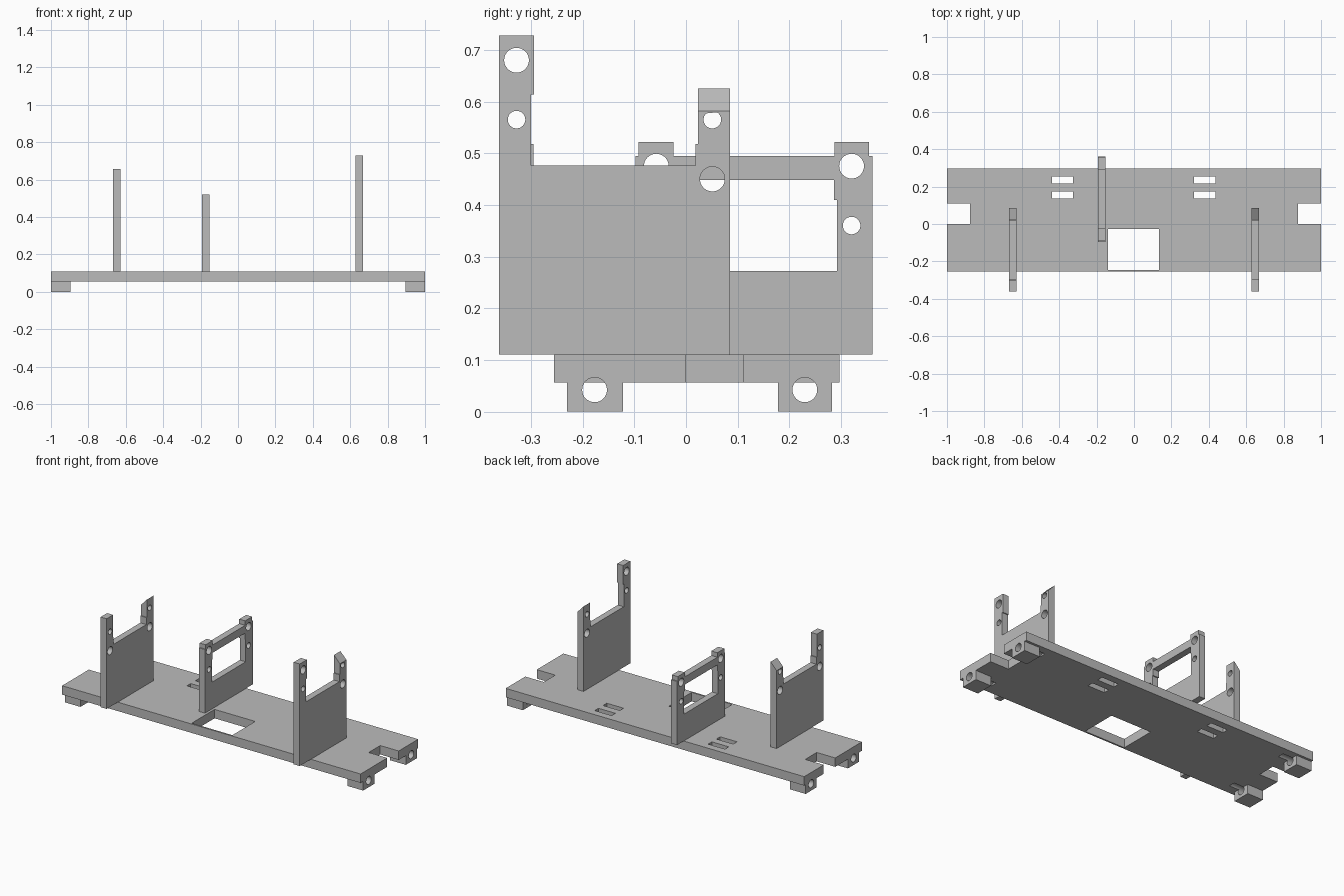
import bpy, math
from mathutils import Matrix

if "Cube" in bpy.data.objects:
    bpy.data.objects.remove(bpy.data.objects["Cube"])

grey = bpy.data.materials.new("plain grey")
grey.use_nodes = True
grey.diffuse_color = (0.5, 0.5, 0.5, 1)
grey.node_tree.nodes["Principled BSDF"].inputs["Base Color"].default_value = (0.5, 0.5, 0.5, 1)

# Maps a profile drawn in (y, z) to a sheet whose thickness runs along x
UPRIGHT = Matrix(((0, 0, 1, 0), (1, 0, 0, 0), (0, 1, 0, 0), (0, 0, 0, 1)))


def rect(a, b, c, d):
    return [(a, c), (b, c), (b, d), (a, d)]


def circle(u, v, r, n=32):
    return [(u + r * math.cos(2 * math.pi * i / n), v + r * math.sin(2 * math.pi * i / n))
            for i in range(n)]


def add_object(name, mesh):
    ob = bpy.data.objects.new(name, mesh)
    bpy.context.collection.objects.link(ob)
    mesh.materials.clear()
    mesh.materials.append(grey)
    return ob


def sheet(name, outlines, low, high, frame=Matrix.Identity(4)):
    """Extrude an outline with holes between low and high along its normal."""
    curve = bpy.data.curves.new(name, 'CURVE')
    curve.dimensions = '2D'
    curve.fill_mode = 'BOTH'
    curve.extrude = (high - low) / 2
    for pts in outlines:
        sp = curve.splines.new('POLY')
        sp.points.add(len(pts) - 1)
        for p, (u, v) in zip(sp.points, pts):
            p.co = (u, v, 0, 1)
        sp.use_cyclic_u = True
    tmp = bpy.data.objects.new(name + "_profile", curve)
    bpy.context.collection.objects.link(tmp)
    bpy.context.view_layer.update()
    mesh = bpy.data.meshes.new_from_object(tmp.evaluated_get(bpy.context.evaluated_depsgraph_get()))
    bpy.data.objects.remove(tmp)
    mesh.transform(frame @ Matrix.Translation((0, 0, (low + high) / 2)))
    return add_object(name, mesh)


def weld(ob):
    import bmesh
    bm = bmesh.new()
    bm.from_mesh(ob.data)
    bmesh.ops.remove_doubles(bm, verts=bm.verts, dist=0.0001)
    bmesh.ops.recalc_face_normals(bm, faces=bm.faces)
    bm.to_mesh(ob.data)
    bm.free()


parts = []

# Base plate: end notches, large opening and four strap slots
outline = [(-1, -.255), (1, -.255), (1, 0), (.876, 0), (.876, .11), (1, .11), (1, .297),
           (-1, .297), (-1, .11), (-.876, .11), (-.876, 0), (-1, 0)]
openings = [rect(-.138, .134, -.245, -.027)]
for x in (-.438, .322):
    for y in (.137, .217):
        openings.append(rect(x, x + .113, y, y + .036))
base = sheet("base_plate", [outline] + openings, .056, .11)
parts.append(base)

# Feet, and rods that bore the holes through feet and plate underside
rods = []
drilled = [base]
for side, s in (("left", 1), ("right", -1)):
    for end, y0, y1, hy in (("front", -.23, -.122, -.177), ("back", .178, .283, .23)):
        lo, hi = sorted((s * .895, s))
        foot = sheet(f"{end}_{side}_foot", [rect(y0, y1, 0, .056)], lo, hi, UPRIGHT)
        parts.append(foot)
        drilled.append(foot)
        lo, hi = sorted((s * .83, s * 1.1))
        rod = sheet("drill", [circle(hy, .042, .024)], lo, hi, UPRIGHT)
        rod.hide_render = True
        rods.append(rod)
for ob in drilled + rods:
    weld(ob)
for ob in drilled:
    for rod in rods:
        mod = ob.modifiers.new("bore", 'BOOLEAN')
        mod.operation = 'DIFFERENCE'
        mod.solver = 'EXACT'
        mod.object = rod
bpy.context.view_layer.update()
deps = bpy.context.evaluated_depsgraph_get()
cut = [bpy.data.meshes.new_from_object(ob.evaluated_get(deps)) for ob in drilled]
for ob, mesh in zip(drilled, cut):
    ob.modifiers.clear()
    ob.data = mesh
for rod in rods:
    bpy.data.objects.remove(rod)


# Forked end brackets: tall front post, shorter back post with a bevelled top
def bracket(name, s, top, front_steps, front_holes):
    outline = [(-.362, .11), (.085, .11), (.085, .625), (.023, .625), (.023, .518),
               (.018, .518), (.018, .476), (-.295, .476)]
    outline += front_steps + [(-.362, top)]
    holes = [circle(-.328, z, r) for z, r in front_holes]
    holes += [circle(.051, .45, .024), circle(.051, .565, .017)]
    lo, hi = sorted((s * .627, s * .667))
    ob = sheet(name, [outline] + holes, lo, hi, UPRIGHT)
    for v in ob.data.vertices:
        if v.co.y > 0 and v.co.z > .62 and abs(v.co.x) > .65:
            v.co.z = .582
    weld(ob)
    parts.append(ob)


bracket("left_bracket", 1, .728,
        [(-.295, .476), (-.3, .476), (-.3, .614), (-.294, .614), (-.294, .728)][2:] and
        [(-.3, .476), (-.3, .614), (-.294, .614), (-.294, .728)],
        [(.68, .024), (.565, .017)])
bracket("right_bracket", -1, .656,
        [(-.295, .518), (-.3, .518), (-.3, .656)],
        [(.45, .024), (.565, .017)])

# Middle bracket: a window frame with a raised ear at each end
MID = .1315
half = [(.229, .11), (.229, .495), (.223, .495), (.223, .522), (.156, .522), (.156, .495)]
pane = [(.161, .272), (.161, .409), (.155, .409), (.155, .448)]


def mirrored(pts):
    return [(MID + u, v) for u, v in pts] + [(MID - u, v) for u, v in reversed(pts)]


holes = [circle(MID + s * .189, z, r) for s in (-1, 1) for z, r in ((.475, .024), (.36, .017))]
frame = sheet("middle_bracket", [mirrored(half), mirrored(pane)] + holes, -.193, -.153, UPRIGHT)
weld(frame)
parts.append(frame)

# Smooth the bores while keeping the flat faces crisp
bpy.ops.object.select_all(action='DESELECT')
for ob in parts:
    ob.select_set(True)
bpy.context.view_layer.objects.active = base
bpy.ops.object.shade_smooth_by_angle(angle=math.radians(30))
